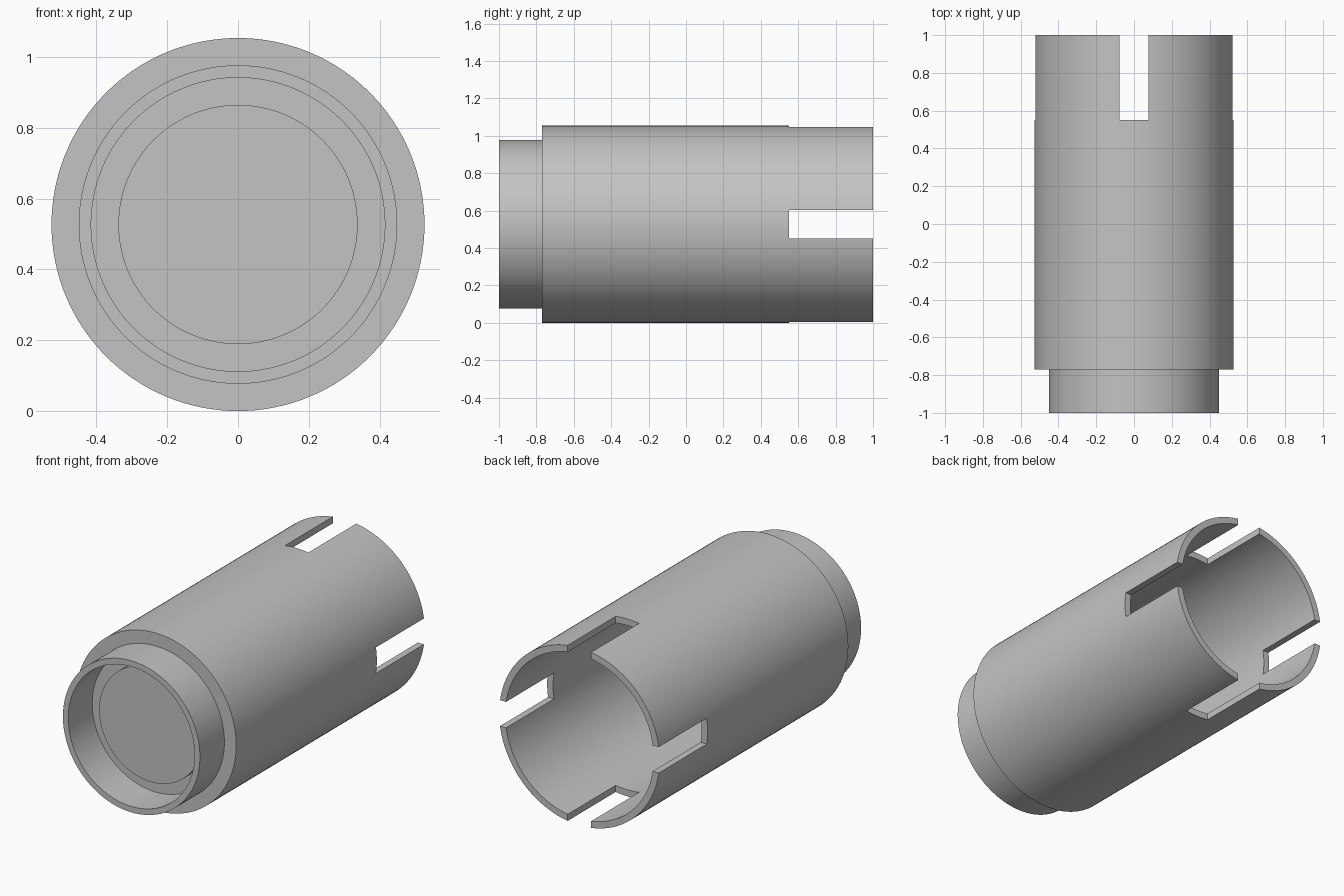
import bpy
import bmesh
import math
from mathutils import Matrix, Vector

default = bpy.data.objects.get("Cube")
if default:
    bpy.data.objects.remove(default, do_unlink=True)

R = 0.527            # outer radius, also the height of the axis
SEGMENTS = 128

# Single plain grey
grey = bpy.data.materials.new("plain_grey")
grey.use_nodes = True
colour = (0.55, 0.55, 0.55, 1)
grey.diffuse_color = colour
grey.node_tree.nodes["Principled BSDF"].inputs["Base Color"].default_value = colour


def add_object(name, bm):
    mesh = bpy.data.meshes.new(name)
    bm.to_mesh(mesh)
    bm.free()
    mesh.materials.append(grey)
    obj = bpy.data.objects.new(name, mesh)
    bpy.context.collection.objects.link(obj)
    return obj


def lathe(name, profile):
    """Turn (radius, y) points around the lengthwise axis."""
    bm = bmesh.new()
    verts = [bm.verts.new((0, y, R + r)) for r, y in profile]
    edges = [bm.edges.new(pair) for pair in zip(verts, verts[1:])]
    bmesh.ops.spin(bm, geom=verts + edges, cent=(0, 0, R), axis=(0, 1, 0),
                   angle=math.tau, steps=SEGMENTS, use_merge=False)
    bmesh.ops.remove_doubles(bm, verts=bm.verts, dist=0.0001)
    bmesh.ops.recalc_face_normals(bm, faces=bm.faces)
    return add_object(name, bm)


def box(name, size, centre):
    bm = bmesh.new()
    bmesh.ops.create_cube(bm, size=1, matrix=Matrix.Translation(centre)
                          @ Matrix.Diagonal(Vector(size).to_4d()))
    obj = add_object(name, bm)
    obj.hide_render = True
    return obj


def smooth(obj):
    bpy.ops.object.select_all(action='DESELECT')
    obj.select_set(True)
    bpy.context.view_layer.objects.active = obj
    bpy.ops.object.shade_smooth_by_angle(angle=math.radians(30))


# Hollow sleeve with a narrower front collar and a closed partition
sleeve = lathe("sleeve", [
    (0, -0.775), (0.415, -0.775), (0.415, -1), (0.45, -1), (0.45, -0.77),
    (R, -0.77), (R, 1), (0.488, 1), (0.488, -0.735), (0, -0.735)])

# Raised disc inside the collar
disc = lathe("collar_disc", [(0, -0.82), (0.338, -0.82), (0.338, -0.77), (0, -0.77)])

# Four slots in the rear rim, cut by two crossing bars
bars = [box("upright_slot_cutter", (0.154, 0.5, 1.4), (0, 0.8, R)),
        box("level_slot_cutter", (1.4, 0.5, 0.154), (0, 0.8, R))]
for bar in bars:
    cut = sleeve.modifiers.new(bar.name, 'BOOLEAN')
    cut.operation = 'DIFFERENCE'
    cut.solver = 'EXACT'
    cut.object = bar

# Bake the slots, then drop the cutters
graph = bpy.context.evaluated_depsgraph_get()
slotted = bpy.data.meshes.new_from_object(sleeve.evaluated_get(graph))
sleeve.modifiers.clear()
sleeve.data = slotted
sleeve.data.materials.clear()
sleeve.data.materials.append(grey)
for bar in bars:
    bpy.data.objects.remove(bar, do_unlink=True)

for part in (sleeve, disc):
    smooth(part)
